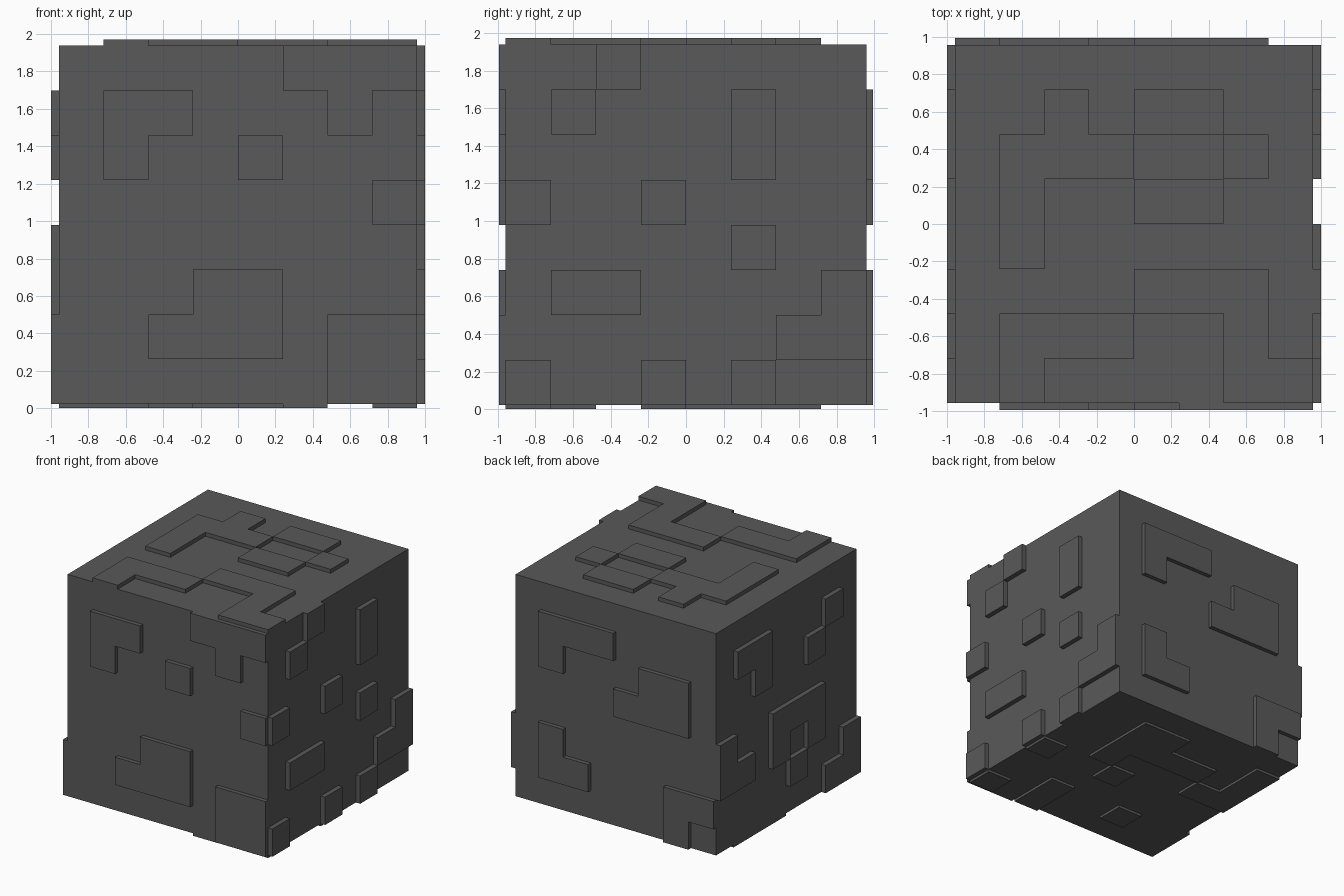
import bpy
import bmesh
from mathutils import Matrix, Vector

if "Cube" in bpy.data.objects:
    bpy.data.objects.remove(bpy.data.objects["Cube"], do_unlink=True)

HALF = 0.958                        # half width of the core
CENTRE = Vector((0, 0, 0.98))
CELLS = 8
STEP = 2 * HALF / CELLS

grey = bpy.data.materials.new("dark grey")
grey.use_nodes = True
colour = (0.1, 0.1, 0.1, 1)
grey.diffuse_color = colour
shader = grey.node_tree.nodes["Principled BSDF"]
shader.inputs["Base Color"].default_value = colour
shader.inputs["Roughness"].default_value = 0.8


def add_object(name, bm):
    mesh = bpy.data.meshes.new(name)
    bmesh.ops.recalc_face_normals(bm, faces=bm.faces)
    bm.to_mesh(mesh)
    bm.free()
    mesh.materials.append(grey)
    obj = bpy.data.objects.new(name, mesh)
    bpy.context.collection.objects.link(obj)
    return obj


def raised_panels(name, across, up, height, pattern):
    """Raise the marked cells of a square grid on one side of the core."""
    across, up = Vector(across), Vector(up)
    normal = across.cross(up)
    frame = Matrix((across, up, normal)).transposed().to_4x4()
    frame.translation = CENTRE + normal * HALF
    bm = bmesh.new()
    bmesh.ops.create_grid(bm, x_segments=CELLS, y_segments=CELLS, size=HALF)
    rows = pattern.split()
    unused = []
    for face in bm.faces:
        mid = face.calc_center_median()
        col = int((mid.x + HALF) / STEP)
        row = int((HALF - mid.y) / STEP)
        if rows[row][col] != "#":
            unused.append(face)
    bmesh.ops.delete(bm, geom=unused, context="FACES")
    # Extrude the cells outwards and merge coplanar faces
    out = bmesh.ops.extrude_face_region(bm, geom=bm.faces[:])
    verts = [g for g in out["geom"] if isinstance(g, bmesh.types.BMVert)]
    bmesh.ops.translate(bm, verts=verts, vec=(0, 0, height))
    bmesh.ops.recalc_face_normals(bm, faces=bm.faces)
    bmesh.ops.dissolve_limit(bm, angle_limit=0.02, verts=bm.verts, edges=bm.edges)
    bm.transform(frame)
    return add_object(name, bm)


# Core cube
core = bmesh.new()
bmesh.ops.create_cube(core, size=2 * HALF, matrix=Matrix.Translation(CENTRE))
add_object("core", core)

X, Y, Z = (1, 0, 0), (0, 1, 0), (0, 0, 1)
NEG_X, NEG_Y = (-1, 0, 0), (0, -1, 0)

# Panels on each side, laid out as seen from outside
raised_panels("front_panels", X, Z, 0.037, """
    .....###
    .##...#.
    .#..#...
    .......#
    ........
    ...##...
    ..###.##
    ......##""")

raised_panels("left_panels", Y, Z, 0.042, """
    ..#.....
    .#...#..
    .....#..
    #..#....
    .....#..
    .##....#
    ......##
    #..#.#..""")

raised_panels("back_panels", NEG_X, Z, 0.037, """
    ........
    .###....
    .#...##.
    ....###.
    ........
    .#......
    .##...##
    ......#.""")

raised_panels("right_panels", NEG_Y, Z, 0.042, """
    ........
    .##...#.
    ..#..#..
    ........
    #..###..
    ##.#.#..
    ....#..#
    ......##""")

raised_panels("top_panels", X, Y, 0.034, """
    ........
    ..#.##..
    .###..#.
    .#..##..
    .#......
    ....###.
    .###..#.
    .#....##""")

raised_panels("bottom_panels", NEG_X, Y, 0.022, """
    ........
    ..##...#
    ..####.#
    ..#...##
    #..#....
    ........
    ..#..#..
    #.#.....""")
